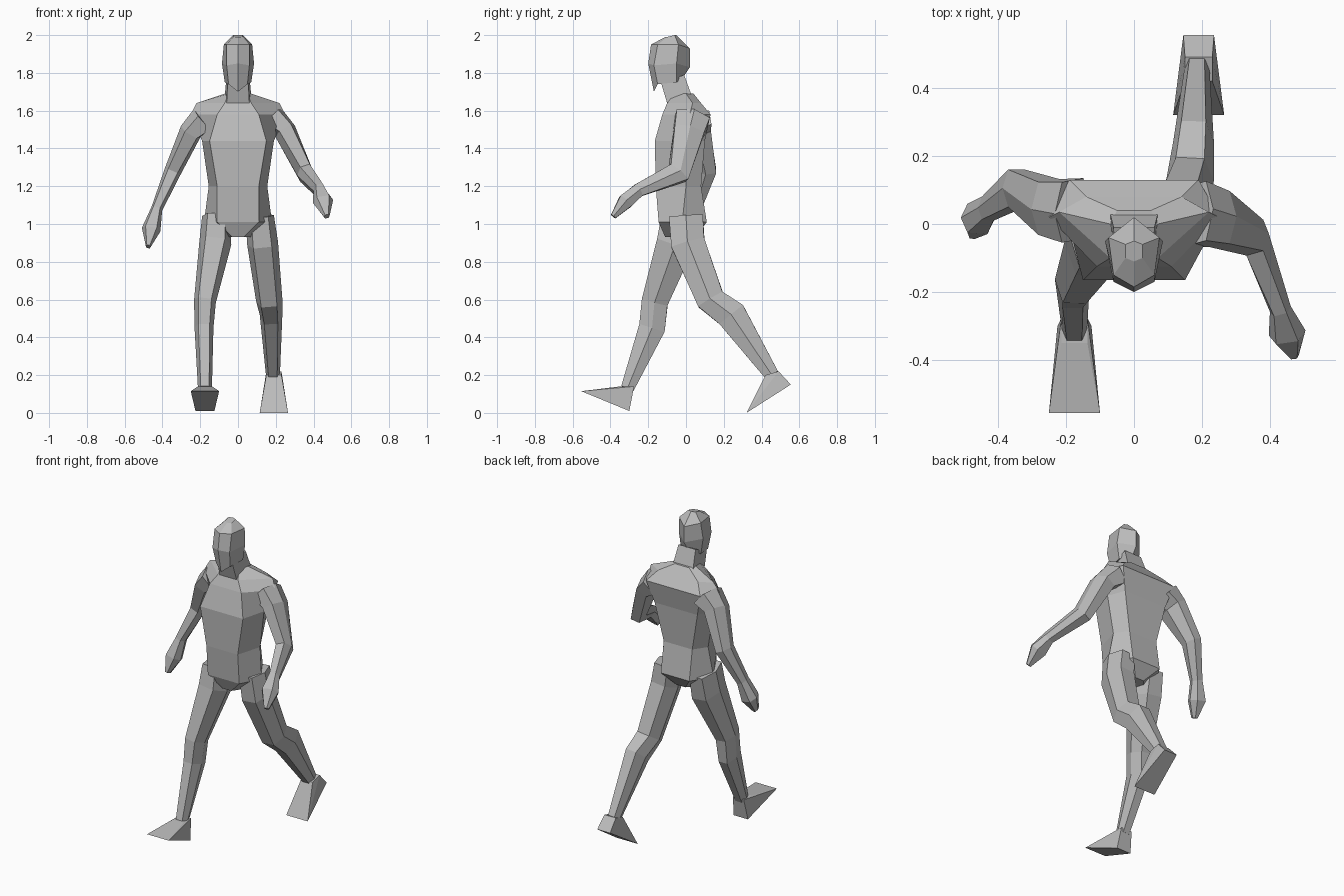
import bpy
import bmesh
from mathutils import Vector

cube = bpy.data.objects.get("Cube")
if cube:
    bpy.data.objects.remove(cube, do_unlink=True)

grey = bpy.data.materials.new("plain grey")
grey.use_nodes = True
grey.diffuse_color = (0.5, 0.5, 0.5, 1)
shader = next(n for n in grey.node_tree.nodes if n.type == "BSDF_PRINCIPLED")
shader.inputs["Base Color"].default_value = grey.diffuse_color


def finish(name, bm):
    bmesh.ops.recalc_face_normals(bm, faces=bm.faces[:])
    mesh = bpy.data.meshes.new(name)
    bm.to_mesh(mesh)
    bm.free()
    mesh.materials.append(grey)
    obj = bpy.data.objects.new(name, mesh)
    bpy.context.collection.objects.link(obj)


def loft(name, rings):
    """Skin a stack of equal rings and cap both ends."""
    bm = bmesh.new()
    loops = [[bm.verts.new(p) for p in ring] for ring in rings]
    for low, high in zip(loops, loops[1:]):
        for i in range(len(low)):
            j = (i + 1) % len(low)
            bm.faces.new((low[i], low[j], high[j], high[i]))
    bm.faces.new(loops[0])
    bm.faces.new(loops[-1])
    finish(name, bm)


def mirrored(half):
    """Close a half ring, listed front to back, across the middle plane."""
    return half + [(-x, y, z) for x, y, z in reversed(half) if x > 0]


def limb(name, sections):
    """Six-sided tube; each section is centre, half width, half depth."""
    centres = [Vector(s[0]) for s in sections]
    rings = []
    for i, (c, wide, deep) in enumerate(sections):
        along = centres[min(i + 1, len(centres) - 1)] - centres[max(i - 1, 0)]
        along.normalize()
        side = Vector((1, 0, 0))
        side = (side - along * side.dot(along)).normalized()
        back = along.cross(side)
        outline = ((1, 0), (.6, 1), (-.6, 1), (-1, 0), (-.6, -1), (.6, -1))
        rings.append([centres[i] + side * a * wide + back * b * deep
                      for a, b in outline])
    loft(name, rings)


def foot(name, middle, pairs):
    """Wedge hull around pairs of points: half width, y, z."""
    bm = bmesh.new()
    for half, y, z in pairs:
        for s in (-1, 1):
            bm.verts.new((middle + s * half, y, z))
    bmesh.ops.convex_hull(bm, input=bm.verts[:])
    finish(name, bm)


# Torso: front, side and back corners at each height
torso = [
    (.93, (.03, -.11), (.09, -.02), (.03, .05)),
    (1.01, (.11, -.145), (.18, -.02), (.1, .11)),
    (1.2, (.11, -.16), (.155, 0), (.1, .08)),
    (1.44, (.15, -.165), (.19, -.01), (.15, .1)),
    (1.58, (.11, -.125), (.25, .02), (.19, .13)),
    (1.64, (.07, -.1), (.22, .035), (.14, .08)),
    (1.69, (.05, -.06), (.07, 0), (.05, .04)),
]
loft("torso", [mirrored([(x, y, z) for x, y in corners])
               for z, *corners in torso])

# Neck and head
loft("neck", [mirrored(h) for h in (
    [(.06, -.1, 1.64), (.07, .03, 1.68)],
    [(.055, -.13, 1.74), (.06, -.01, 1.79)])])
loft("head", [mirrored(h) for h in (
    [(0, -.17, 1.7), (.05, -.15, 1.74), (.07, -.05, 1.75), (0, -.02, 1.77)],
    [(0, -.2, 1.85), (.06, -.17, 1.84), (.085, -.05, 1.85), (0, .02, 1.83)],
    [(0, -.185, 1.95), (.06, -.15, 1.95), (.075, -.04, 1.95), (0, .02, 1.93)],
    [(0, -.11, 1.99), (.025, -.1, 1.99), (.025, -.06, 2), (0, -.05, 2)])])

# Arms, ending in tapered mitten hands
limb("left_arm", [
    ((.18, .03, 1.55), .08, .09),
    ((.25, .015, 1.49), .06, .08),
    ((.355, -.04, 1.27), .045, .06),
    ((.43, -.25, 1.18), .032, .035),
    ((.45, -.32, 1.12), .055, .04),
    ((.47, -.385, 1.04), .015, .015)])
limb("right_arm", [
    ((-.18, .04, 1.55), .08, .09),
    ((-.25, .05, 1.49), .06, .08),
    ((-.345, .105, 1.28), .045, .055),
    ((-.43, .045, 1.08), .03, .035),
    ((-.46, .015, .97), .05, .045),
    ((-.475, -.025, .88), .013, .02)])

# Legs in mid stride
limb("left_leg", [
    ((.115, 0, 1.04), .075, .09),
    ((.13, .01, .9), .082, .09),
    ((.165, .13, .6), .07, .075),
    ((.175, .24, .52), .06, .08),
    ((.185, .455, .2), .037, .038)])
limb("right_leg", [
    ((-.115, -.03, 1.04), .075, .1),
    ((-.12, -.055, .9), .085, .1),
    ((-.175, -.165, .59), .058, .07),
    ((-.18, -.18, .45), .05, .07),
    ((-.175, -.31, .13), .037, .035)])

# Feet: toe, heel, front of ankle, back of ankle
foot("left_foot", .19, [(.075, .32, 0), (.045, .555, .15),
                        (.04, .42, .2), (.04, .49, .22)])
foot("right_foot", -.175, [(.075, -.555, .115), (.05, -.3, .01),
                           (.038, -.35, .14), (.038, -.275, .14)])
